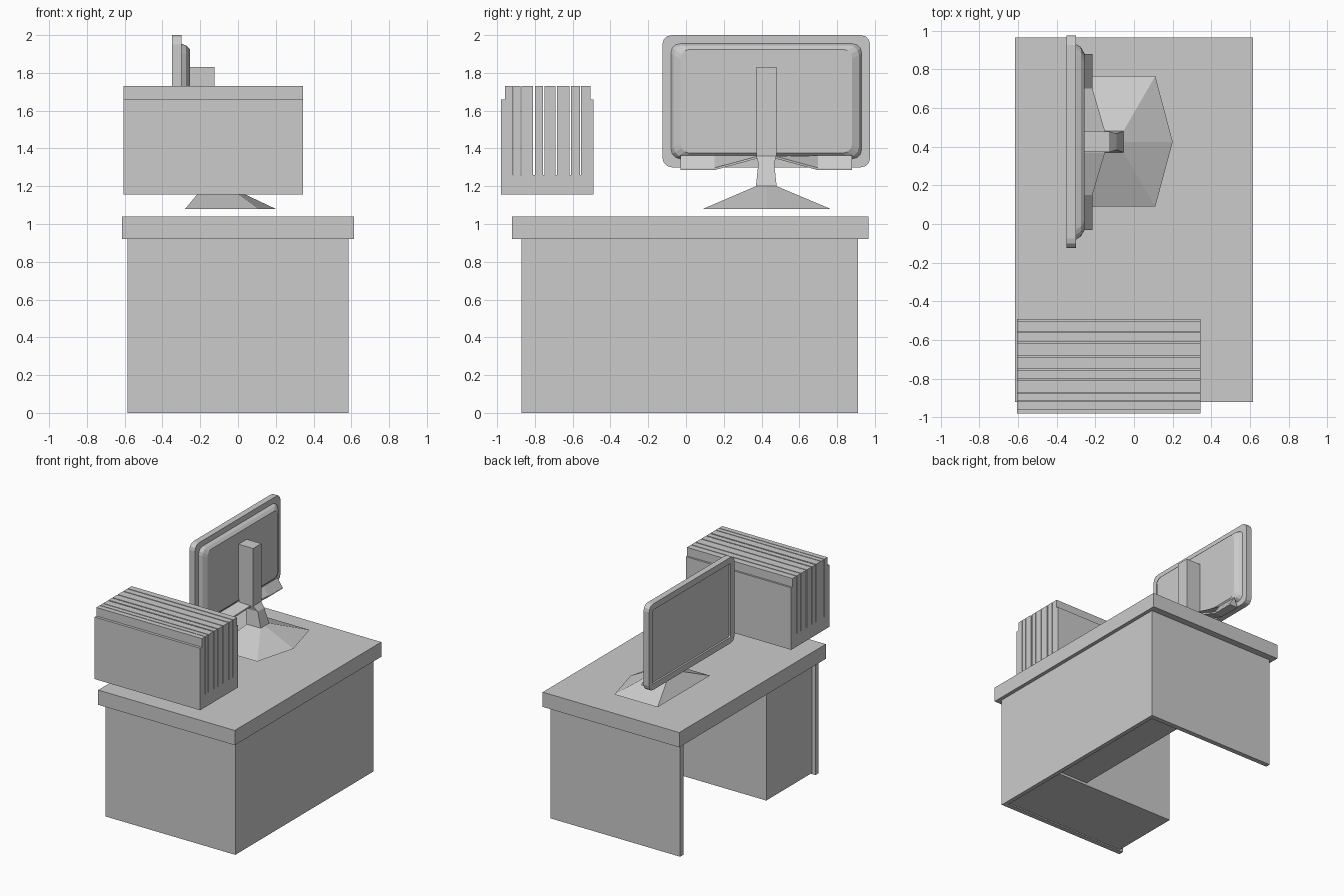
import bpy, bmesh, math

if "Cube" in bpy.data.objects:
    bpy.data.objects.remove(bpy.data.objects["Cube"])


def make(name, bm):
    bmesh.ops.recalc_face_normals(bm, faces=bm.faces)
    me = bpy.data.meshes.new(name)
    bm.to_mesh(me)
    bm.free()
    ob = bpy.data.objects.new(name, me)
    bpy.context.collection.objects.link(ob)
    return ob


def box(name, x0, x1, y0, y1, z0, z1):
    bm = bmesh.new()
    bmesh.ops.create_cube(bm, size=1)
    for v in bm.verts:
        v.co = ((x0 + x1) / 2 + v.co.x * (x1 - x0),
                (y0 + y1) / 2 + v.co.y * (y1 - y0),
                (z0 + z1) / 2 + v.co.z * (z1 - z0))
    return make(name, bm)


def loft(name, rings):
    """Skin a list of equal-length point rings and cap both ends."""
    bm = bmesh.new()
    loops = [[bm.verts.new(p) for p in r] for r in rings]
    n = len(loops[0])
    for a, b in zip(loops, loops[1:]):
        for i in range(n):
            j = (i + 1) % n
            bm.faces.new((a[i], a[j], b[j], b[i]))
    bm.faces.new(loops[0])
    bm.faces.new(loops[-1])
    return make(name, bm)


# Desk: worktop, end panels, knee-hole back and drawer pedestal
box("desk_top", -0.615, 0.615, -0.92, 0.965, 0.92, 1.04)
box("left_end_panel", -0.585, 0.585, -0.87, -0.83, 0, 0.92)
box("right_end_panel", -0.585, 0.585, 0.87, 0.91, 0, 0.92)
box("back_panel", 0.55, 0.585, -0.83, 0.87, 0, 0.92)
box("inner_back", 0.27, 0.55, -0.24, 0.87, 0.03, 0.92)
box("drawer_pedestal", -0.555, 0.55, -0.83, -0.24, 0.01, 0.92)

# File rack with hanging files
FX0, FX1 = -0.605, 0.345
box("rack_base", FX0, FX1, -0.958, -0.505, 1.155, 1.26)
box("rack_side_left", FX0, FX1, -0.98, -0.958, 1.155, 1.66)
box("rack_side_right", FX0, FX1, -0.505, -0.49, 1.155, 1.66)
files = [(-.958, -.917), (-.912, -.876), (-.87, -.81), (-.80, -.757),
         (-.748, -.69), (-.683, -.617), (-.609, -.562), (-.555, -.505)]
for i, (a, b) in enumerate(files):
    box(f"file_{i + 1}", FX0, FX1, a, b, 1.26, 1.73)


# Monitor: bezel, recessed screen and bulged rear shell in one skin
def rounded(x, inset_y, inset_z, r):
    hy, hz = 0.55 - inset_y, 0.35 - inset_z
    pts = []
    for q, (sy, sz) in enumerate([(1, 1), (-1, 1), (-1, -1), (1, -1)]):
        for k in range(4):
            t = math.radians(90 * q + 30 * k)
            pts.append((x, 0.425 + sy * (hy - r) + r * math.cos(t),
                        1.65 + sz * (hz - r) + r * math.sin(t)))
    return pts


loft("monitor", [rounded(-0.335, 0.05, 0.05, 0.015),
                 rounded(-0.35, 0.05, 0.05, 0.015),
                 rounded(-0.35, 0, 0, 0.05),
                 rounded(-0.30, 0, 0, 0.05),
                 rounded(-0.30, 0.045, 0.045, 0.05),
                 rounded(-0.275, 0.06, 0.055, 0.05),
                 rounded(-0.255, 0.095, 0.075, 0.05)])

# Flared lip along the lower rear edge, deeper and raised at the middle
lip = []
for y, xo, zb in [(-0.03, -.215, 1.285), (0.15, -.215, 1.285), (0.37, -.15, 1.345),
                  (0.48, -.15, 1.345), (0.70, -.215, 1.285), (0.88, -.215, 1.285)]:
    lip.append([(-.29, y, zb), (xo, y, zb), (xo, y, zb + .012), (-.26, y, 1.362)])
loft("monitor_lower_lip", lip)


# Stand: column, bent neck and five-sided base
def rect(x0, x1, w, z):
    return [(x0, .425 - w, z), (x1, .425 - w, z), (x1, .425, z),
            (x1, .425 + w, z), (x0, .425 + w, z)]


loft("monitor_stand", [rect(-.26, -.125, .053, 1.83),
                       rect(-.26, -.125, .053, 1.45),
                       rect(-.25, -.125, .053, 1.36),
                       rect(-.20, -.09, .042, 1.32),
                       rect(-.18, -.055, .055, 1.20),
                       [(-.28, .09, 1.08), (.11, .09, 1.08), (.20, .425, 1.08),
                        (.11, .765, 1.08), (-.28, .765, 1.08)]])
